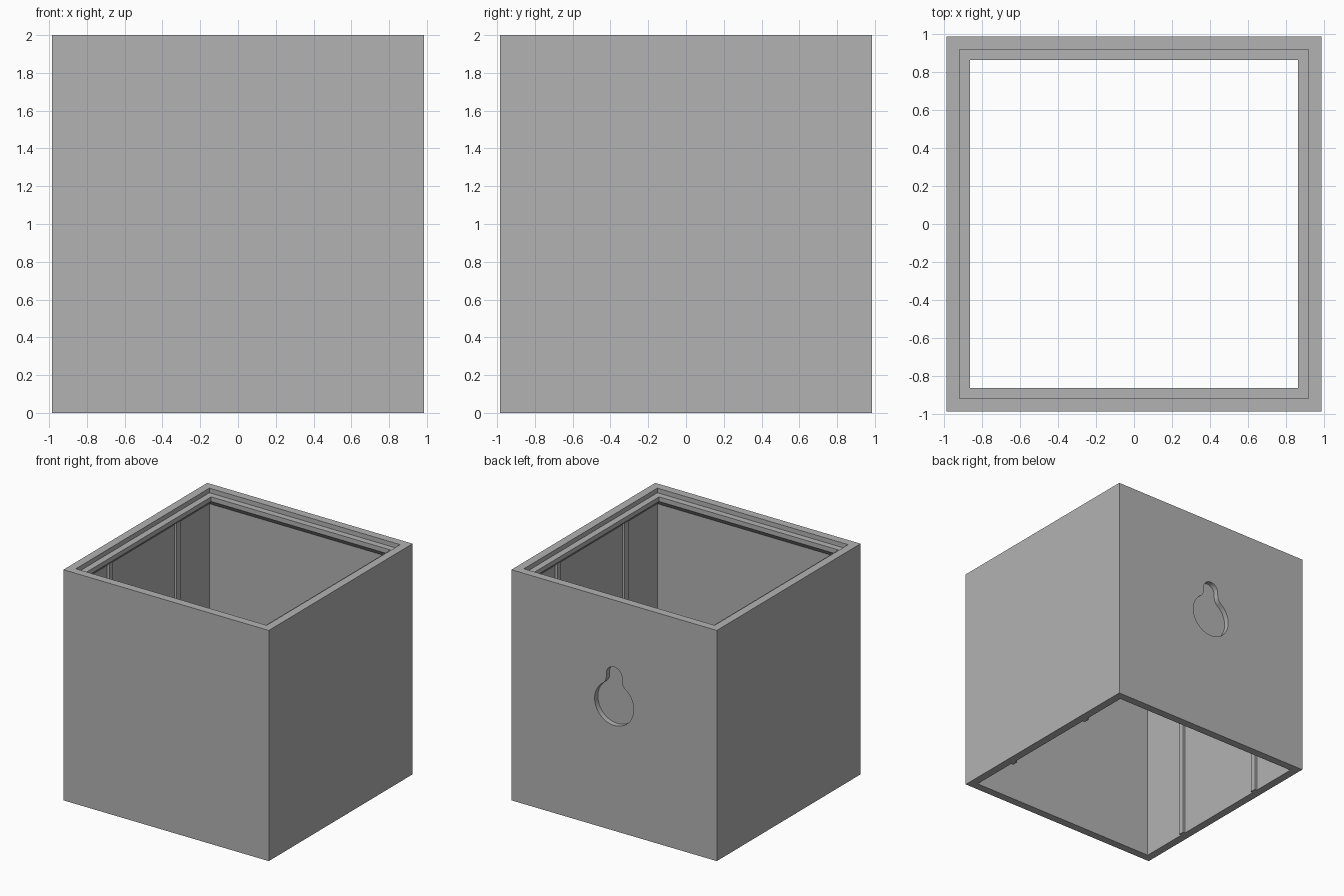
import bpy, bmesh
from math import sin, cos, pi, sqrt, atan2

if "Cube" in bpy.data.objects:
    bpy.data.objects.remove(bpy.data.objects["Cube"])

OUT, INNER, LIP, TOP = 0.985, 0.915, 0.86, 2.0

grey = bpy.data.materials.new("plain_grey")
grey.use_nodes = True
grey.diffuse_color = (0.45, 0.45, 0.45, 1)
grey.node_tree.nodes["Principled BSDF"].inputs["Base Color"].default_value = (0.45, 0.45, 0.45, 1)


def make_object(name, bm):
    bmesh.ops.recalc_face_normals(bm, faces=bm.faces)
    mesh = bpy.data.meshes.new(name)
    bm.to_mesh(mesh)
    bm.free()
    mesh.materials.append(grey)
    obj = bpy.data.objects.new(name, mesh)
    bpy.context.collection.objects.link(obj)
    return obj


# Square shell: wall profile (half width, height) swept round four corners
profile = [(OUT, 0), (OUT, TOP), (INNER, TOP), (INNER, 1.96),
           (LIP, 1.96), (LIP, 1.92), (INNER, 1.865), (INNER, 0)]
bm = bmesh.new()
corners = [(-1, -1), (1, -1), (1, 1), (-1, 1)]
rings = [[bm.verts.new((sx * h, sy * h, z)) for sx, sy in corners] for h, z in profile]
for i, ring in enumerate(rings):
    following = rings[(i + 1) % len(rings)]
    for c in range(4):
        d = (c + 1) % 4
        bm.faces.new((ring[c], ring[d], following[d], following[c]))
shell = make_object("box_shell", bm)


# Keyhole outline: round hole, filleted neck, rounded slot end
def arc(cx, cz, r, start, end, steps):
    return [(cx + r * cos(start + (end - start) * i / steps),
             cz + r * sin(start + (end - start) * i / steps)) for i in range(steps + 1)]


def keyhole_outline(hole_z, hole_r, slot_z, slot_r, fillet):
    fx = slot_r + fillet
    fz = sqrt((hole_r + fillet) ** 2 - fx ** 2)
    meet = atan2(fz, fx)
    half = arc(0, hole_z, hole_r, -pi / 2, meet, 24)
    half += arc(fx, hole_z + fz, fillet, meet + pi, pi, 8)[1:]
    half += arc(0, slot_z, slot_r, 0, pi / 2, 10)
    return half + [(-x, z) for x, z in reversed(half[1:-1])]


# Blind keyhole pocket in the back wall
bm = bmesh.new()
outline = keyhole_outline(1.1, 0.187, 1.345, 0.075, 0.08)
face = bm.faces.new([bm.verts.new((x, OUT - 0.045, z)) for x, z in outline])
extruded = bmesh.ops.extrude_face_region(bm, geom=[face])["geom"]
bmesh.ops.translate(bm, vec=(0, 0.2, 0),
                    verts=[v for v in extruded if isinstance(v, bmesh.types.BMVert)])
cutter = make_object("keyhole_cutter", bm)
cutter.hide_render = True

cut = shell.modifiers.new("keyhole", "BOOLEAN")
cut.operation = "DIFFERENCE"
cut.solver = "EXACT"
cut.object = cutter
bpy.context.view_layer.objects.active = shell
bpy.ops.object.modifier_apply(modifier=cut.name)
bpy.data.objects.remove(cutter)

bpy.ops.object.select_all(action="DESELECT")
shell.select_set(True)
bpy.ops.object.shade_smooth_by_angle()

# Slim vertical ribs inside the two side walls
RIB_DEPTH, RIB_WIDTH, RIB_TOP = 0.022, 0.05, 1.885
for side, sx in (("left", 1), ("right", -1)):
    for place, y in (("front", -0.46), ("back", 0.46)):
        bm = bmesh.new()
        bmesh.ops.create_cube(bm, size=1)
        bmesh.ops.scale(bm, vec=(RIB_DEPTH, RIB_WIDTH, RIB_TOP), verts=bm.verts)
        bmesh.ops.translate(bm, vec=(sx * (INNER - RIB_DEPTH / 2), y, RIB_TOP / 2), verts=bm.verts)
        make_object(f"{side}_{place}_rib", bm)
